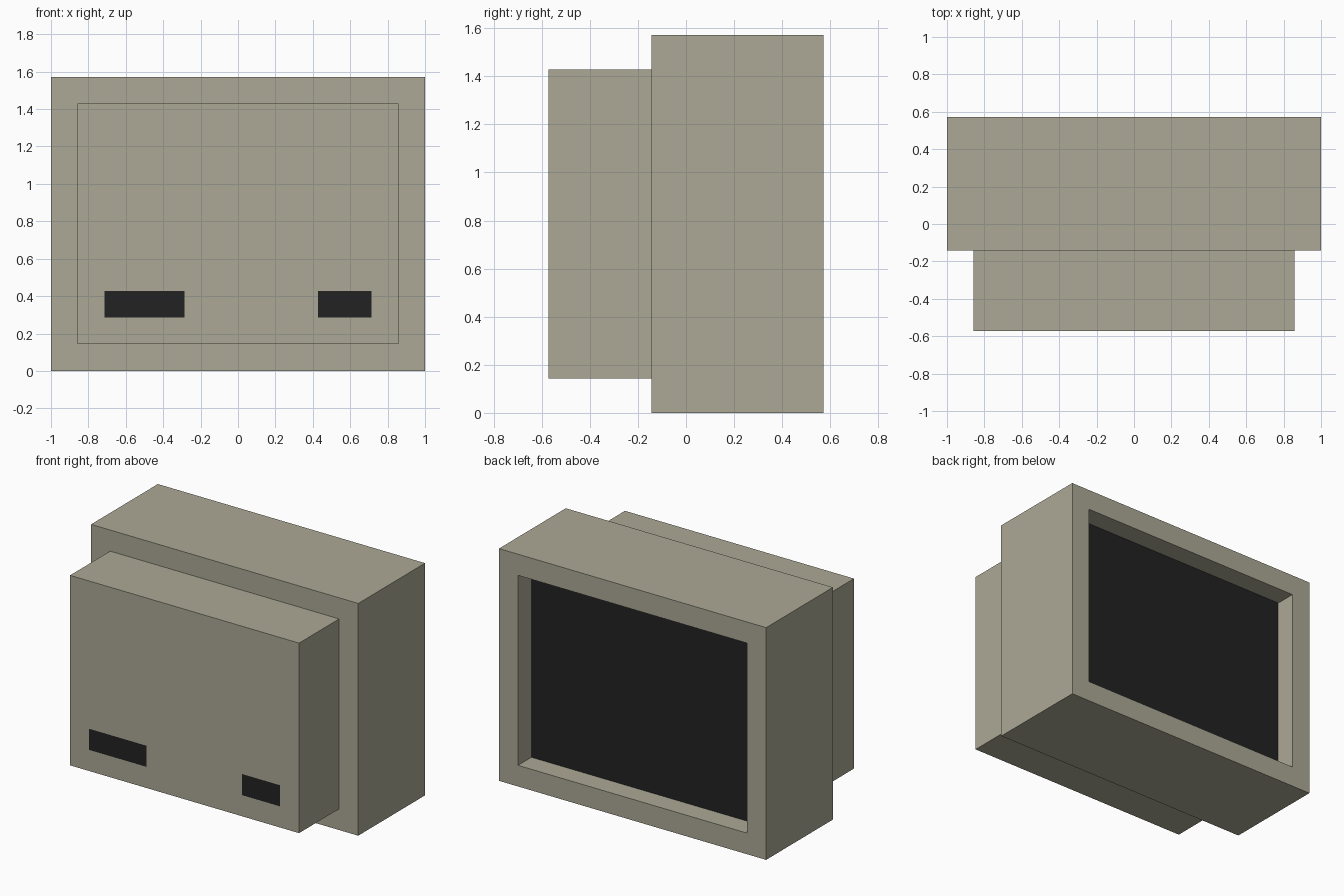
import bpy, bmesh
from mathutils import Vector

if "Cube" in bpy.data.objects:
    bpy.data.objects.remove(bpy.data.objects["Cube"])

U = 1 / 7  # the whole model sits on a grid of 1/7


def material(name, rgb):
    m = bpy.data.materials.new(name)
    m.diffuse_color = (*rgb, 1)
    m.use_nodes = True
    m.node_tree.nodes["Principled BSDF"].inputs["Base Color"].default_value = m.diffuse_color
    return m


casing = material("beige_casing", (0.413, 0.397, 0.305))
dark = material("dark_glass", (0.016, 0.016, 0.016))


def box(lo, hi):
    """Box in grid units, returned as a bmesh."""
    bm = bmesh.new()
    bmesh.ops.create_cube(bm, size=1)
    for v in bm.verts:
        v.co = Vector([(a + b) / 2 + c * (b - a) for a, b, c in zip(lo, hi, v.co)]) * U
    bm.normal_update()
    return bm


def finish(name, bm):
    bmesh.ops.recalc_face_normals(bm, faces=bm.faces)
    mesh = bpy.data.meshes.new(name)
    bm.to_mesh(mesh)
    bm.free()
    for m in (casing, dark):
        mesh.materials.append(m)
    obj = bpy.data.objects.new(name, mesh)
    bpy.context.collection.objects.link(obj)


# Main casing with a recessed screen in its +y side
bm = box((-7, -1, 0), (7, 4, 11))
screen = max(bm.faces, key=lambda f: f.calc_center_median().y)
bmesh.ops.inset_region(bm, faces=[screen], thickness=U, use_even_offset=True)
screen = bmesh.ops.extrude_discrete_faces(bm, faces=[screen])["faces"][0]
bmesh.ops.translate(bm, verts=screen.verts, vec=(0, -U, 0))
screen.material_index = 1
finish("screen_casing", bm)

# Smaller housing with two dark slots cut into its -y face
bm = box((-6, -4, 1), (6, -1, 10))
cuts = [((x, 0, 0), (1, 0, 0)) for x in (-5, -2, 3, 5)]
cuts += [((0, 0, z), (0, 0, 1)) for z in (2, 3)]
for co, no in cuts:
    bmesh.ops.bisect_plane(bm, geom=bm.verts[:] + bm.edges[:] + bm.faces[:],
                           plane_co=Vector(co) * U, plane_no=no)
bm.normal_update()
for f in bm.faces:
    c = f.calc_center_median() / U
    if f.normal.y < -0.5 and 2 < c.z < 3 and (-5 < c.x < -2 or 3 < c.x < 5):
        f.material_index = 1
finish("rear_housing", bm)
